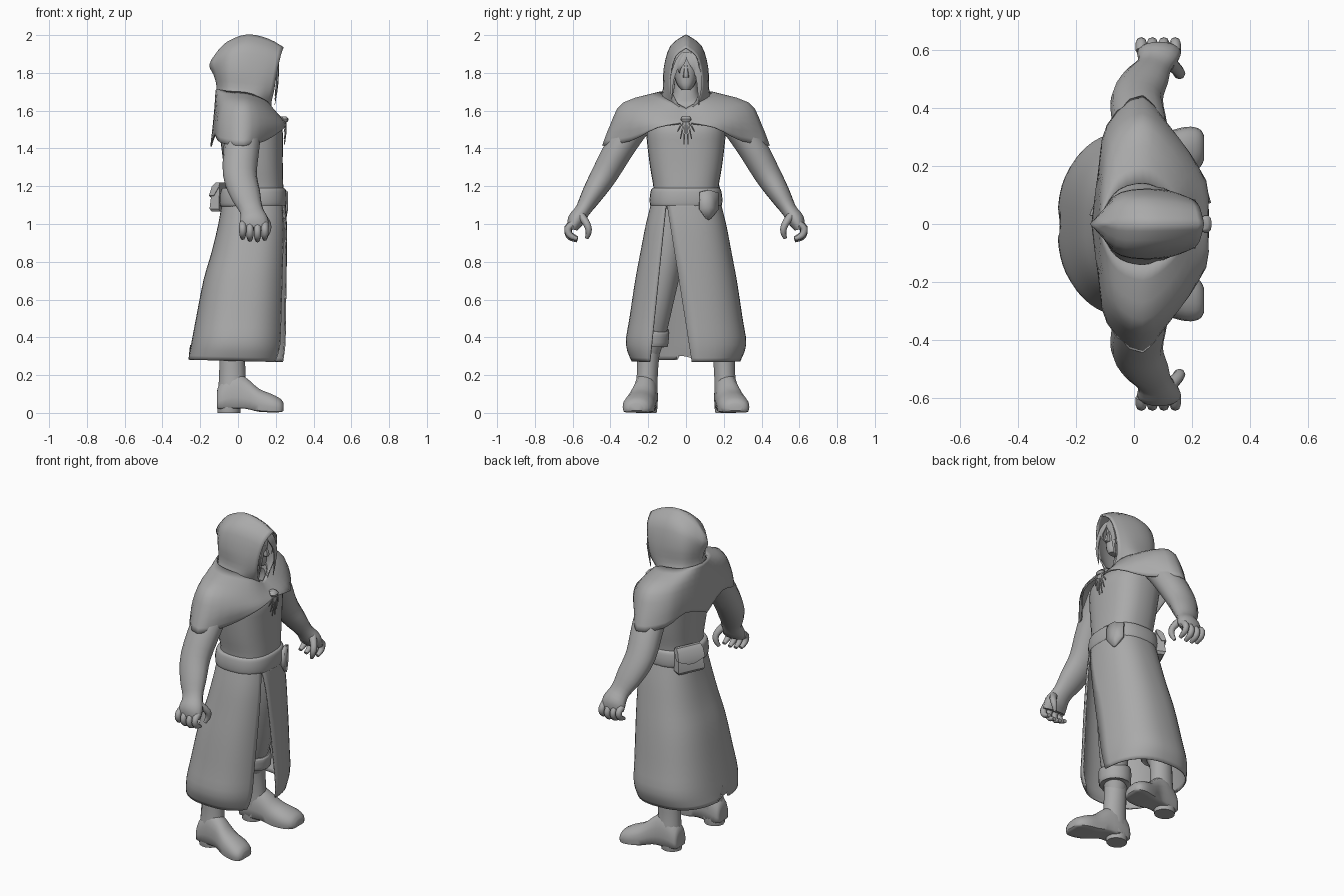
import bpy, bmesh, math
from mathutils import Vector

grey = bpy.data.materials.new("plain grey")
grey.diffuse_color = (0.40, 0.40, 0.40, 1)


def smooth(pts, k):
    """Resample a list of points (or rings of points) with a Catmull-Rom spline."""
    pts = [Vector(p) for p in pts]
    out = []
    for i in range(len(pts) - 1):
        a, b, c, d = pts[max(i - 1, 0)], pts[i], pts[i + 1], pts[min(i + 2, len(pts) - 1)]
        for j in range(k):
            t = j / k
            out.append(0.5 * (2 * b + (c - a) * t + (2 * a - 5 * b + 4 * c - d) * t * t
                              + (3 * b - a - 3 * c + d) * t ** 3))
    return out + [pts[-1]]


def build(name, rows, closed=True, caps=True, mirror=False, thick=0, angle=50):
    """Skin a grid of points into one object."""
    bm = bmesh.new()
    grid = [[bm.verts.new(p) for p in r] for r in rows]
    n = len(grid[0])
    for a, b in zip(grid, grid[1:]):
        for i in range(n if closed else n - 1):
            j = (i + 1) % n
            bm.faces.new((a[i], a[j], b[j], b[i]))
    if closed and caps:
        bm.faces.new(grid[0])
        bm.faces.new(grid[-1])
    bmesh.ops.remove_doubles(bm, verts=bm.verts, dist=1e-5)
    bmesh.ops.recalc_face_normals(bm, faces=bm.faces)
    me = bpy.data.meshes.new(name)
    bm.to_mesh(me)
    bm.free()
    me.materials.append(grey)
    ob = bpy.data.objects.new(name, me)
    bpy.context.collection.objects.link(ob)
    bpy.ops.object.select_all(action='DESELECT')
    ob.select_set(True)
    bpy.context.view_layer.objects.active = ob
    bpy.ops.object.shade_smooth_by_angle(angle=math.radians(angle))
    if mirror:
        m = ob.modifiers.new("mirror", 'MIRROR')
        m.use_axis = (False, True, False)
        m.merge_threshold = 0.002
    if thick:
        s = ob.modifiers.new("thickness", 'SOLIDIFY')
        s.thickness = thick
        s.offset = 0
    return ob


def oval(t, n=2.5):
    c, s = math.cos(t), math.sin(t)
    return (math.copysign(abs(c) ** (2 / n), c), math.copysign(abs(s) ** (2 / n), s))


def stack(name, secs, k=3, seg=32, n=2.5, **kw):
    """Horizontal sections: z, back x, front x, half width."""
    rows = []
    for z, x0, x1, w in smooth(secs, k):
        pts = [oval(2 * math.pi * i / seg, n) for i in range(seg)]
        rows.append([((x0 + x1) / 2 + (x1 - x0) / 2 * c, w * s, z) for c, s in pts])
    return build(name, rows, **kw)


def tube(name, path, k=3, seg=14, mirror=True):
    """Limb along a path: x, y, z, radius along x, radius across."""
    pts = smooth(path, k)
    rows = []
    for i, p in enumerate(pts):
        t = (pts[min(i + 1, len(pts) - 1)] - pts[max(i - 1, 0)])[:3]
        u = Vector((1, 0, 0))
        v = Vector(t).cross(u).normalized()
        u = v.cross(Vector(t)).normalized()
        rows.append([Vector(p[:3]) + u * p[3] * math.cos(a) + v * p[4] * math.sin(a)
                     for a in (2 * math.pi * j / seg for j in range(seg))])
    return build(name, rows, mirror=mirror)


def patch(name, rows, k=3, **kw):
    """Smooth open sheet through a coarse grid."""
    fine = [smooth(r, k) for r in rows]
    cols = [smooth(c, k) for c in zip(*fine)]
    return build(name, list(zip(*cols)), closed=False, **kw)


# Torso and neck
stack("torso", [(1.08, -.07, .24, .17), (1.19, -.065, .24, .172), (1.3, -.075, .237, .19),
                (1.42, -.09, .237, .205), (1.5, -.10, .235, .21), (1.57, -.10, .20, .20),
                (1.63, -.08, .14, .12), (1.67, -.05, .13, .075), (1.76, -.04, .12, .06)])

# Mantle over the shoulders
patch("mantle", [
    [(.17, 0, 1.61), (.15, .07, 1.65), (.09, .12, 1.68), (.03, .14, 1.695),
     (-.05, .12, 1.70), (-.10, .06, 1.71), (-.115, 0, 1.71)],
    [(.21, 0, 1.57), (.20, .12, 1.59), (.13, .25, 1.62), (.03, .33, 1.64),
     (-.07, .26, 1.64), (-.11, .13, 1.64), (-.12, 0, 1.63)],
    [(.238, 0, 1.545), (.237, .14, 1.54), (.155, .29, 1.53), (.03, .395, 1.53),
     (-.09, .31, 1.54), (-.12, .15, 1.54), (-.13, 0, 1.52)],
    [(.25, 0, 1.535), (.245, .15, 1.51), (.14, .29, 1.44), (.03, .44, 1.415),
     (-.09, .34, 1.43), (-.12, .18, 1.47), (-.143, 0, 1.41)]], mirror=True, thick=.008)

# Hood, from the front rim to the back seam
patch("hood", [
    [(.24, 0, 1.932), (.225, .055, 1.89), (.205, .08, 1.80), (.19, .078, 1.71),
     (.175, .05, 1.645), (.175, 0, 1.575)],
    [(.16, 0, 1.977), (.15, .07, 1.92), (.13, .105, 1.81), (.11, .115, 1.71),
     (.10, .12, 1.66), (.10, .11, 1.61)],
    [(.05, 0, 2.0), (.04, .08, 1.94), (.02, .115, 1.82), (.01, .115, 1.72),
     (0, .13, 1.67), (0, .14, 1.64)],
    [(-.05, 0, 1.965), (-.06, .07, 1.91), (-.07, .09, 1.82), (-.065, .09, 1.73),
     (-.07, .10, 1.68), (-.08, .11, 1.64)],
    [(-.10, 0, 1.92), (-.148, 0, 1.845), (-.125, 0, 1.79), (-.11, 0, 1.73),
     (-.115, 0, 1.68), (-.12, 0, 1.63)]], mirror=True, thick=.008)

# Head, nose and hair locks
stack("head", [(1.71, .11, .18, .022), (1.735, .04, .19, .045), (1.78, .0, .192, .062),
               (1.84, -.02, .19, .07), (1.90, -.01, .175, .06), (1.94, .06, .12, .02)], n=2.2, seg=20)
stack("nose", [(1.775, .17, .205, .014), (1.785, .17, .215, .015), (1.84, .17, .195, .008)], k=2, seg=8)
for i, (y0, y1, z1) in enumerate([(.0, .05, 1.77), (.01, .075, 1.68), (.0, -.035, 1.80),
                                  (-.01, -.075, 1.66), (.03, .068, 1.63)]):
    tube(f"hair_lock_{i}", [(.19, y0, 1.905, .006, .012), (.207, (y0 + y1) / 2, 1.86, .007, .016),
                            (.208, y1, (z1 + 1.86) / 2, .006, .012), (.195, y1, z1, .001, .002)],
         seg=6, mirror=False)

# Collar laces
for i, (y, z) in enumerate([(.012, 1.42), (.03, 1.45), (.045, 1.49)]):
    tube(f"lace_{i}", [(.25, .004, 1.56, .004, .005), (.253, y * .6, (1.56 + z) / 2, .004, .005),
                       (.245, y, z, .003, .003)], seg=6)
stack("lace_knot", [(1.54, .235, .262, .02), (1.555, .23, .268, .03), (1.57, .22, .255, .02)], k=2, seg=10)

# Arms, hands and fingers
tube("arm", [(.03, .22, 1.58, .10, .075), (.02, .34, 1.42, .095, .08), (.01, .43, 1.265, .09, .072),
             (.04, .497, 1.155, .08, .057), (.07, .545, 1.075, .062, .042),
             (.085, .583, 1.02, .075, .045), (.085, .60, .975, .075, .028)])
for i, (x, z) in enumerate([(.025, .935), (.063, .925), (.103, .922), (.142, .93)]):
    tube(f"finger_{i}", [(x, .597, 1.0, .02, .02), (x, .625, z + .045, .019, .019),
                         (x, .615, z + .01, .018, .017), (x, .575, z - .01, .012, .01)], seg=8)
tube("thumb", [(.12, .56, 1.05, .025, .022), (.155, .525, 1.0, .02, .019),
               (.155, .515, .96, .017, .016), (.14, .525, .925, .01, .01)], seg=8)

# Belt with hanging tab
stack("belt", [(1.09, -.085, .245, .178), (1.10, -.095, .255, .19), (1.14, -.097, .258, .192),
               (1.18, -.09, .253, .185), (1.19, -.08, .243, .175)])


def tab_x(y, z):
    return .265 - 1.6 * y * y - .0 * z


build("belt_tab", [[(tab_x(y, z), y, z) for y, z in row] for row in (
    [(.075, 1.17), (.12, 1.18), (.17, 1.165)], [(.07, 1.08), (.12, 1.09), (.168, 1.075)],
    [(.105, 1.03), (.118, 1.022), (.13, 1.03)])], closed=False, thick=.018)

# Long skirt, open at the front and notched at the back hem
rows = []
for z, x0, x1, w in smooth([(1.12, -.08, .248, .178), (1.0, -.10, .255, .208), (.85, -.135, .255, .237),
                            (.7, -.178, .253, .265), (.5, -.217, .25, .295), (.36, -.243, .247, .315),
                            (.27, -.26, .235, .285)], 3):
    f = min(1, max(0, (1.1 - z) / .83))
    ta = math.asin(.001 + 0) + math.copysign(math.asin((abs(-.1 + .13 * f) / w) ** 1.25), -.1 + .13 * f)
    tb = 2 * math.pi - math.asin(((.105 + .085 * f) / w) ** 1.25)
    ts = [ta + (math.pi - ta) * i / 24 for i in range(24)]
    ts += [math.pi + (tb - math.pi) * i / 24 for i in range(25)]
    rows.append([((x0 + x1) / 2 + (x1 - x0) / 2 * c, w * s, z + .012 * (1 - c) / 2 * f)
                 for c, s in map(oval, ts)])
rows[-1][24] = (-.25, 0, .36)
build("skirt", rows, closed=False, thick=.008)

# Trouser legs with rolled cuffs
tube("leg", [(.07, .085, 1.12, .11, .085), (.06, .10, .86, .11, .092), (.03, .145, .6, .09, .083),
             (-.01, .18, .42, .075, .075), (-.03, .2, .3, .06, .055)])
tube("cuff", [(-.015, .185, .345, .08, .08), (-.015, .185, .36, .092, .092), (-.01, .18, .43, .094, .094),
              (-.005, .176, .455, .085, .085)])

# Boots: shaft, foot and heel
tube("boot_shaft", [(-.025, .19, .42, .07, .065), (-.03, .2, .3, .068, .06), (-.03, .205, .2, .07, .057),
                    (-.03, .21, .1, .075, .062), (-.03, .21, .03, .07, .06)])
foot = []
for x, y, w, lo, hi in smooth([(-.112, .21, .035, .03, .10), (-.10, .21, .055, .022, .15),
                               (-.03, .212, .064, .022, .22), (.04, .22, .066, .022, .19),
                               (.11, .238, .078, .006, .13), (.18, .252, .083, .003, .10),
                               (.225, .26, .068, .004, .075), (.242, .263, .04, .012, .05)], 3):
    foot.append([(x, y + w * c, lo + (hi - lo) * (max(0, s + .45) / 1.45))
                 for c, s in (oval(2 * math.pi * i / 18, 2.2) for i in range(18))])
build("boot_foot", foot, mirror=True)
tube("boot_heel", [(-.048, .21, .0, .06, .056), (-.048, .21, .025, .062, .06), (-.048, .21, .05, .06, .06)], k=1)

# Pouch on the back of the belt, turned to follow the waist
ang = math.radians(155)
out, side = Vector((math.cos(ang), math.sin(ang), 0)), Vector((-math.sin(ang), math.cos(ang), 0))


def pouch_part(name, secs):
    """Sections: z, half width, inner and outer depth."""
    base = Vector((-.065, .085, 0))
    build(name, [[base + side * a * w + out * d + Vector((0, 0, z)) for a, d in
                  ((-1, d0), (1, d0), (1, d1), (-1, d1))] for z, w, d0, d1 in secs], angle=30)


pouch_part("pouch", [(1.065, .075, 0, .045), (1.08, .085, 0, .055), (1.17, .08, 0, .045), (1.21, .075, 0, .02)])
pouch_part("pouch_flap", [(1.125, .02, .04, .06), (1.15, .086, .03, .058), (1.20, .083, 0, .042),
                          (1.22, .078, 0, .02)])
